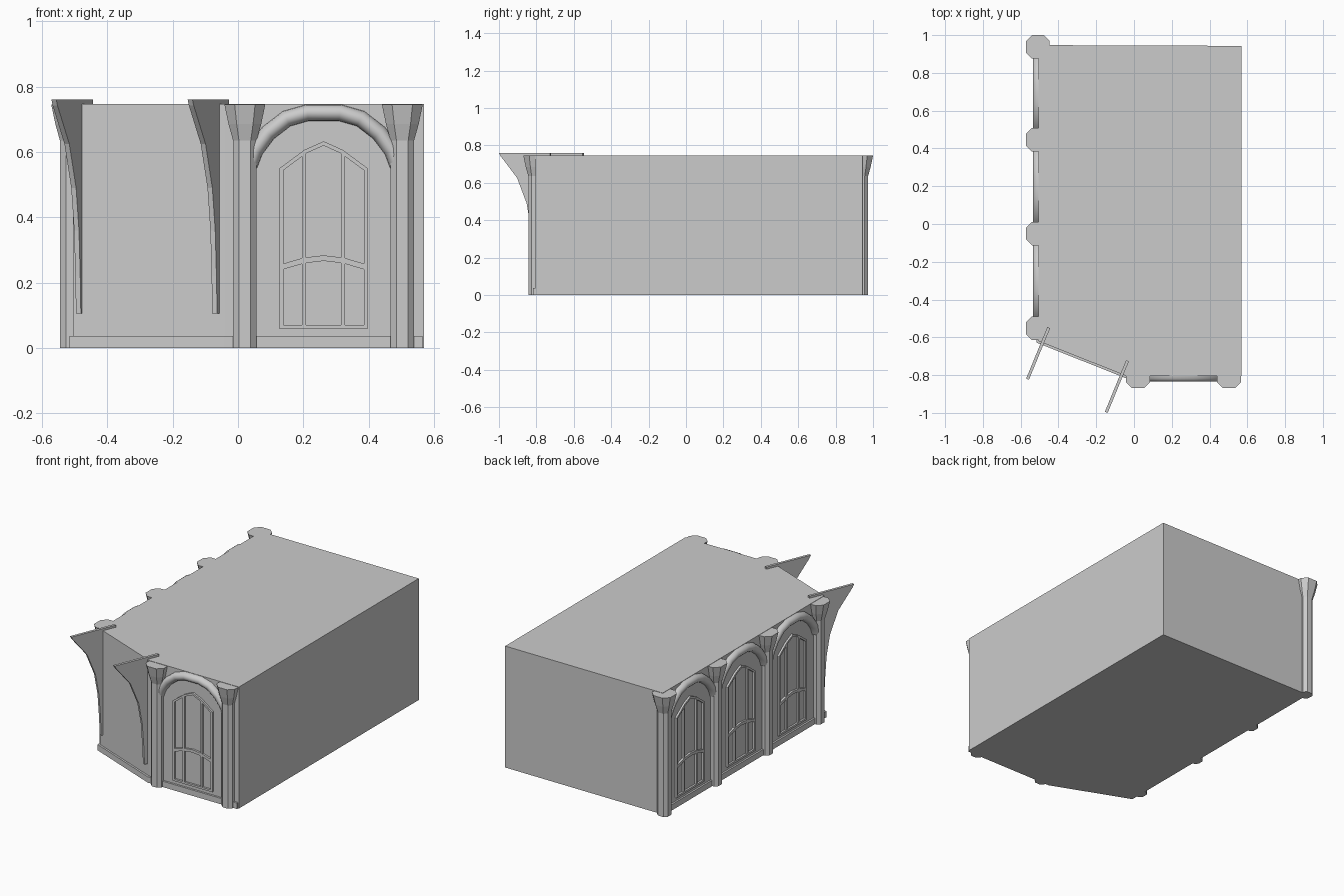
import bpy, bmesh, math
from mathutils import Matrix, Vector

if "Cube" in bpy.data.objects:
    bpy.data.objects.remove(bpy.data.objects["Cube"])


def finish(bm, name, matrix=None):
    bmesh.ops.recalc_face_normals(bm, faces=bm.faces)
    mesh = bpy.data.meshes.new(name)
    bm.to_mesh(mesh)
    bm.free()
    obj = bpy.data.objects.new(name, mesh)
    bpy.context.collection.objects.link(obj)
    if matrix:
        obj.matrix_world = matrix
    return obj


def loft(rings, name, matrix=None, closed=False):
    """Skin a list of equal-length rings; cap the ends unless closed."""
    bm = bmesh.new()
    vs = [[bm.verts.new(p) for p in ring] for ring in rings]
    n = len(vs[0])
    for i in range(len(vs) if closed else len(vs) - 1):
        a, b = vs[i], vs[(i + 1) % len(vs)]
        for j in range(n):
            k = (j + 1) % n
            bm.faces.new((a[j], a[k], b[k], b[j]))
    if not closed:
        bm.faces.new(vs[0])
        bm.faces.new(vs[-1])
    return finish(bm, name, matrix)


def prism(points, z0, z1, name):
    return loft([[(x, y, z) for x, y in points] for z in (z0, z1)], name)


def sweep(path, profile, name, matrix, closed=False):
    """Sweep (across, outward) profile along an x-z path with mitred corners."""
    pts = [Vector(p) for p in path]
    n = len(pts)
    rings = []
    for i, p in enumerate(pts):
        d1 = (p - pts[i - 1]).normalized() if closed or i else None
        d2 = (pts[(i + 1) % n] - p).normalized() if closed or i < n - 1 else d1
        d1 = d1 or d2
        t = (d1 + d2).normalized()
        side = Vector((-t.y, t.x)) / max(t.dot(d1), 0.3)
        rings.append([(p.x + side.x * u, -v, p.y + side.y * u) for u, v in profile])
    return loft(rings, name, matrix, closed)


def mirrored(half):
    """Complete a left half path whose last point may lie on the centre line."""
    return half + [(-x, z) for x, z in reversed(half) if x != 0]


# Main block with the angled front left corner, and its plinth
prism([(-0.505, 0.947), (-0.505, -0.62), (-0.04, -0.805), (0.57, -0.805), (0.57, 0.943)],
      0, 0.747, "building_block")
prism([(-0.516, 0.93), (-0.516, -0.628), (-0.042, -0.817), (0.565, -0.817), (0.565, 0.93)],
      0, 0.036, "plinth")


# Eight-sided pillars with flared capitals
def octagon(r, z):
    h = r * 0.5
    return [(r, -h, z), (r, h, z), (h, r, z), (-h, r, z),
            (-r, h, z), (-r, -h, z), (-h, -r, z), (h, -r, z)]


LEFT_Y = [0.9375, 0.446, -0.051, -0.552]
pillars = [(-0.509, y) for y in LEFT_Y] + [(0.021, -0.807), (0.503, -0.807)]
for x, y in pillars:
    loft([octagon(r, z) for r, z in ((0.036, 0), (0.036, 0.635), (0.05, 0.685), (0.0625, 0.745))],
         "pillar", Matrix.Translation((x, y, 0)))

# Arched bays: one in front, three on the left side
bays = [Matrix.Translation((0.262, -0.805, 0))]
for a, b in zip(LEFT_Y, LEFT_Y[1:]):
    bays.append(Matrix.Translation((-0.505, (a + b) / 2, 0)) @ Matrix.Rotation(-math.pi / 2, 4, 'Z'))


def bar(w):
    return [(-w / 2, -0.005), (w / 2, -0.005), (w / 2, 0.012), (-w / 2, 0.012)]


half_round = [(0.025 * math.cos(math.pi * i / 8), 0.03 * math.sin(math.pi * i / 8)) for i in range(9)]
arch_path = mirrored([(-0.227, 0.56), (-0.21, 0.605), (-0.17, 0.658), (-0.113, 0.702), (-0.05, 0.72)])
frame_path = mirrored([(-0.129, 0.064), (-0.129, 0.547), (-0.056, 0.601), (0, 0.626)])
cross_path = mirrored([(-0.128, 0.248), (-0.06, 0.268), (0, 0.275)])

for m in bays:
    # Rounded arch moulding
    arch = sweep(arch_path, half_round, "arch_moulding", m)
    bpy.ops.object.select_all(action='DESELECT')
    arch.select_set(True)
    bpy.context.view_layer.objects.active = arch
    bpy.ops.object.shade_smooth_by_angle(angle=math.radians(40))
    # Window frame, curved transom and mullions
    sweep(frame_path, bar(0.012), "window_frame", m, closed=True)
    sweep(cross_path, bar(0.017), "window_transom", m)
    for x in (-0.06, 0.06):
        sweep([(x, 0.064), (x, 0.60)], bar(0.012), "window_mullion", m)

# Thin curved brackets standing out from the angled wall
fin = [(-0.08, 0.105), (0.017, 0.105), (0.022, 0.22), (0.032, 0.36), (0.055, 0.49),
       (0.11, 0.625), (0.205, 0.742), (0.215, 0.76), (-0.08, 0.76)]
yaw = math.atan2(-0.925, -0.38)
for x, y in ((-0.482, -0.623), (-0.065, -0.798)):
    m = Matrix.Translation((x, y, 0)) @ Matrix.Rotation(yaw, 4, 'Z')
    loft([[(d, s, z) for d, z in fin] for s in (-0.008, 0.008)], "wall_bracket", m)
